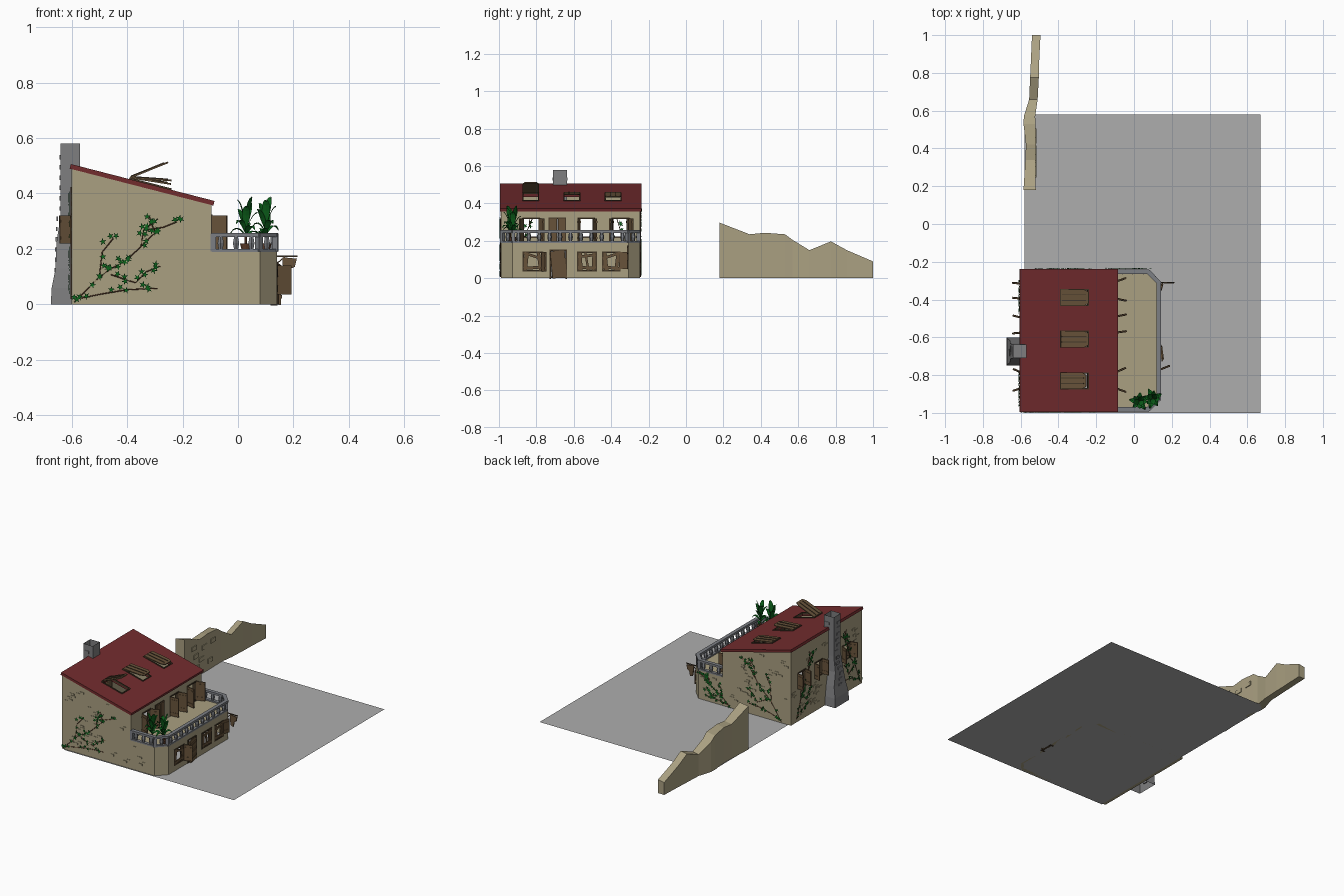
import bpy, bmesh, math, random
from mathutils import Vector as V, Matrix as M

if "Cube" in bpy.data.objects:
    bpy.data.objects.remove(bpy.data.objects["Cube"])
random.seed(4)

def mat(name, r, g, b):
    m = bpy.data.materials.new(name)
    m.diffuse_color = (r, g, b, 1)
    m.use_nodes = True
    m.node_tree.nodes["Principled BSDF"].inputs["Base Color"].default_value = m.diffuse_color
    return m
PLASTER = mat("plaster", .40, .35, .22)
ROOF = mat("roof_red", .17, .025, .027)
WOOD = mat("wood", .135, .085, .042)
DARK = mat("dark_wood", .06, .04, .022)
STONE = mat("chimney_stone", .21, .21, .215)
RAIL = mat("railing_stone", .20, .21, .23)
LEAF = mat("leaf_green", .004, .13, .012)
STEM = mat("stem_brown", .10, .04, .02)
GROUND = mat("ground_grey", .42, .42, .42)
POT = mat("pot_clay", .12, .05, .025)

class Part:
    """Collects boxes, prisms and faces into one object."""
    def __init__(self, name, material):
        self.name, self.mat, self.bm = name, material, bmesh.new()
    def box(self, c, s, rot=None):
        m = M.Translation(c) @ (rot or M()) @ M.Diagonal((*s, 1))
        bmesh.ops.create_cube(self.bm, size=1, matrix=m)
    def face(self, pts):
        return self.bm.faces.new([self.bm.verts.new(p) for p in pts])
    def prism(self, pts, vec):
        f = self.face(pts)
        r = bmesh.ops.extrude_face_region(self.bm, geom=[f], use_keep_orig=True)
        bmesh.ops.translate(self.bm, vec=vec, verts=[g for g in r['geom'] if isinstance(g, bmesh.types.BMVert)])
    def done(self, fix=True):
        if fix:
            bmesh.ops.recalc_face_normals(self.bm, faces=self.bm.faces[:])
        me = bpy.data.meshes.new(self.name)
        self.bm.to_mesh(me)
        me.materials.append(self.mat)
        ob = bpy.data.objects.new(self.name, me)
        bpy.context.collection.objects.link(ob)
        return ob

def rot(deg, axis):
    return M.Rotation(math.radians(deg), 4, axis)

def panel(name, material, o, U, W, size, holes, thick):
    """Flat slab in the U/W directions with rectangular holes (u0,u1,w0,w1)."""
    o, U, W = V(o), V(U), V(W)
    us = sorted({0, size[0], *[h[i] for h in holes for i in (0, 1)]})
    ws = sorted({0, size[1], *[h[i] for h in holes for i in (2, 3)]})
    p = Part(name, material)
    grid = [[p.bm.verts.new(o + U * u + W * w) for w in ws] for u in us]
    for i in range(len(us) - 1):
        for j in range(len(ws) - 1):
            u, w = (us[i] + us[i + 1]) / 2, (ws[j] + ws[j + 1]) / 2
            if not any(h[0] < u < h[1] and h[2] < w < h[3] for h in holes):
                p.bm.faces.new((grid[i][j], grid[i + 1][j], grid[i + 1][j + 1], grid[i][j + 1]))
    loose = [v for v in p.bm.verts if not v.link_faces]
    bmesh.ops.delete(p.bm, geom=loose, context='VERTS')
    ob = p.done()
    s = ob.modifiers.new("thickness", 'SOLIDIFY')
    s.thickness, s.offset = thick, 0

# ground sheet
g = Part("ground_sheet", GROUND)
g.face([(-.58, -1, 0), (.67, -1, 0), (.67, .58, 0), (-.58, .58, 0)])
g.done(False)

# house walls: gables, chamfered corners, terrace deck
roof_z = lambda x: .506 - .257 * (x + .605)
w = Part("side_walls", PLASTER)
gable = [(-.6, 0), (.08, 0), (.08, .185), (-.095, .185), (-.095, roof_z(-.095) - .014), (-.6, roof_z(-.6) - .014)]
for y in (-.99, -.265):
    w.prism([(x, y, z) for x, z in gable], (0, .02, 0))
for y, s in ((-.99, 1), (-.245, -1)):
    w.prism([(.08, y, 0), (.14, y + s * .062, 0), (.122, y + s * .07, 0), (.072, y + s * .02, 0)], (0, 0, .185))
w.done()
edge = [(-.1, -.99), (.08, -.99), (.14, -.928), (.14, -.307), (.08, -.245), (-.1, -.245)]
t = Part("terrace_floor", PLASTER)
t.prism([(x, y, .178) for x, y in edge], (0, 0, .012))
t.done()

# walls with openings: (y0, y1, z0, z1)
low = [(-.87, -.77, .04, .14), (-.725, -.64, 0, .15), (-.58, -.48, .04, .14), (-.445, -.355, .04, .14)]
up = [(-.87, -.785, .195, .32), (-.73, -.645, .195, .32), (-.575, -.49, .195, .32), (-.395, -.305, .195, .32)]
back = [(-.87, -.785, .22, .32), (-.575, -.495, .22, .32), (-.395, -.315, .22, .32)]
def wall(name, x, y0, y1, z0, z1, holes):
    panel(name, PLASTER, (x, y0, z0), (0, 1, 0), (0, 0, 1), (y1 - y0, z1 - z0),
          [(a - y0, b - y0, c - z0, d - z0) for a, b, c, d in holes], .02)
wall("front_ground_wall", .13, -.928, -.307, 0, .185, low)
wall("front_upper_wall", -.105, -.972, -.263, .185, .366, up)
wall("rear_wall", -.59, -.972, -.263, 0, .487, back)

# roof slab with three skylight holes and lids
down = V((1, 0, -.257)).normalized()
sky = [(-.83, 22), (-.61, -4), (-.39, -9)]
panel("roof", ROOF, (-.605, -.995, .498), (0, 1, 0), down, (.757, .535),
      [(y + .995 - .04, y + .995 + .04, .225, .37) for y, _ in sky], .017)
lid, slat, frame = Part("skylight_lids", WOOD), Part("skylight_slats", DARK), Part("skylight_frames", DARK)
for y, a in sky:
    r = rot(-a, 'Y')
    h = V((-.388, y, roof_z(-.388) + .004))
    shape = [(0, -.043), (.125, -.043), (.148, -.03), (.148, .03), (.125, .043), (0, .043)]
    lid.prism([h + r @ V((u, v, 0)) for u, v in shape], r @ V((0, 0, .006)))
    for v in (-.015, .015):
        slat.box(h + r @ V((.07, v, .006)), (.13, .004, .006), r)
    tilt = rot(14.4, 'Y')
    for v in (-.042, .042):
        frame.box((-.315, y + v, roof_z(-.315)), (.15, .006, .012), tilt)
    frame.box((-.39, y, roof_z(-.39)), (.006, .09, .012), tilt)
    frame.box((-.243, y, roof_z(-.243)), (.006, .09, .012), tilt)
for p in (lid, slat, frame):
    p.done()

# window frames, shutters and broken boards
fr, sh, bd = Part("window_frames", DARK), Part("shutters", WOOD), Part("broken_boards", WOOD)
def add_frame(x, h, s=.008):
    a, b, c, d = h
    for y in (a, b):
        fr.box((x, y, (c + d) / 2), (.026, s, d - c + s))
    for z in (c, d):
        fr.box((x, (a + b) / 2, max(z, .004)), (.026, b - a, s))
def shutter(x, y, z0, z1, ang, wid, side):
    # swings from hinge at (x, y); ang measured from straight out along +-x
    r = rot(ang, 'Z')
    c = V((x, y, (z0 + z1) / 2)) + r @ V((side * wid / 2, 0, 0))
    sh.box(c, (wid, .007, z1 - z0), r)
    for z in (z0 + .02, z1 - .02):
        bd.box((c.x, c.y, z), (wid * .9, .011, .01), r)
for h in low: add_frame(.13, h)
for h in up: add_frame(-.105, h)
for h in back: add_frame(-.59, h)
for i, (a, b, c, d) in enumerate(up):
    if i == 1:
        for y in (a + .021, b - .021):
            sh.box((-.09, y, (c + d) / 2), (.008, .039, d - c))
    else:
        shutter(-.095, a, c, d, (-20, 0, 8, -12)[i], .058, 1)
        shutter(-.095, b, c, d, (25, 0, 12, 20)[i], .058, 1)
for i, (a, b, c, d) in enumerate(back):
    shutter(-.6, a, c, d, 18 - 12 * i, .045, -1)
    shutter(-.6, b, c, d, -24 + 10 * i, .045, -1)
shutter(.14, -.77, .035, .14, 22, .055, 1)
shutter(.14, -.355, .05, .14, 75, .045, 1)
for i in (0, 2, 3):
    a, b, c, d = low[i]
    ym, zm = (a + b) / 2, (c + d) / 2
    bd.box((.137, a + .014, zm), (.008, .022, .1), rot(4 * i - 6, 'X'))
    bd.box((.137, b - .013, zm), (.008, .018, .1), rot(8 - 5 * i, 'X'))
    bd.box((.14, ym, zm + .03), (.007, .095, .014), rot(12 * (i - 1.5), 'X'))
    bd.box((.14, ym, zm - .034), (.007, .095, .016), rot(5 - 3 * i, 'X'))
    if i == 2:
        bd.box((.138, ym, zm), (.007, .012, .1), rot(10, 'X'))
sh.box((.145, -.682, .074), (.008, .078, .145), rot(5, 'X') @ rot(8, 'Z'))
for z in (.03, .075, .12):
    bd.box((.15, -.682, z), (.008, .07, .012), rot(5, 'X') @ rot(8, 'Z'))
for p in (fr, sh, bd): p.done()

# hanging sign board on a bracket
s = Part("sign_bracket", DARK)
s.box((.175, -.31, .174), (.08, .005, .005))
s.box((.155, -.31, .16), (.035, .004, .004), rot(-40, 'Y'))
s.done()
s = Part("sign_board", WOOD)
s.prism([(x, -.315, z) for x, z in ((.16, .17), (.212, .165), (.205, .135), (.192, .13), (.185, .095), (.168, .1), (.162, .13))], (0, .008, 0))
s.done()

# terrace railing following the deck edge
r = Part("railing", RAIL)
inner = [(-.09, -.981), (.076, -.981), (.132, -.924), (.132, -.311), (.076, -.254), (-.09, -.254)]
for (ax, ay), (bx, by) in zip(inner, inner[1:]):
    a, b = V((ax, ay, 0)), V((bx, by, 0))
    L = (b - a).length
    q = M.Rotation(math.atan2(by - ay, bx - ax), 4, 'Z')
    for z, wd, ht in ((.25, .024, .014), (.194, .022, .01)):
        r.box((a + b) / 2 + V((0, 0, z)), (L + .008, wd, ht), q)
    n = max(1, round(L / .055))
    for k in range(n):
        c = a.lerp(b, (k + .5) / n)
        for z, r1, r2 in ((.209, .008, .013), (.232, .013, .008)):
            bmesh.ops.create_cone(r.bm, cap_ends=True, segments=6, radius1=r1, radius2=r2, depth=.024,
                                  matrix=M.Translation(c + V((0, 0, z))))
    r.box((ax, ay, .223), (.02, .02, .066), q)
r.done()

# chimney: stacked tapering sections with an open top
c = Part("chimney", STONE)
secs = [(0, .675, .748, .602), (.06, .672, .745, .605), (.13, .658, .735, .615), (.22, .655, .715, .633),
        (.32, .64, .71, .637), (.58, .64, .71, .637)]
rings = [[c.bm.verts.new(p) for p in ((-x, -a, z), (-.57, -a, z), (-.57, -b, z), (-x, -b, z))] for z, x, a, b in secs]
for lo, hi in zip(rings, rings[1:]):
    for k in range(4):
        c.bm.faces.new((lo[k], lo[(k + 1) % 4], hi[(k + 1) % 4], hi[k]))
top = c.bm.faces.new(rings[-1])
bmesh.ops.inset_region(c.bm, faces=[top], thickness=.012)
bmesh.ops.translate(c.bm, verts=top.verts[:], vec=(0, 0, -.05))
for k in range(14):
    z = .05 + .037 * k
    x = .64 if z > .31 else .664 - .04 * z
    c.box((-x, random.uniform(-.69, -.655), z), (.006, .03, .016))
    if z > .5:
        for y in (-.71, -.637):
            c.box((random.uniform(-.62, -.59), y, z), (.03, .005, .016))
c.done()

# raised stones scattered on the walls
b = Part("wall_stones", PLASTER)
def clear(y, z, holes):
    return not any(h[0] - .04 < y < h[1] + .04 and h[2] - .02 < z < h[3] + .02 for h in holes)
for n in range(60):
    z = random.uniform(.02, .45)
    x, y = random.uniform(-.57, .05), random.uniform(-.95, -.29)
    for k in range(random.choice((1, 2, 3))):
        dx, dz = .017 * (k % 2) + .01 * k, .014 * k
        if z + dz < (roof_z(x + dx) - .04 if x < -.14 else .165):
            b.box((x + dx, -.99 if n % 2 else -.245, z + dz), (.03, .006, .011))
        if n < 30 and clear(y + dx, z + dz, back) and z < .43:
            b.box((-.6, y + dx, z + dz), (.006, .03, .011))
        if -.9 < y < -.36 and z < .155 and clear(y + dx, z + dz, low):
            b.box((.14, y + dx, z + dz), (.006, .03, .011))
for y, z in ((.28, .2), (.3, .14), (.31, .06), (.36, .1), (.39, .17), (.45, .06), (.48, .18), (.27, .05)):
    b.box((-.522, y, z), (.012, .05, .028))
b.done()

# ruined garden wall: y, height, left x, right x
w = Part("ruined_wall", PLASTER)
prof = [(.18, .297, -.585, -.52), (.34, .235, -.575, -.522), (.42, .243, -.572, -.52), (.53, .235, -.585, -.522),
        (.57, .205, -.583, -.523), (.66, .15, -.555, -.51), (.775, .197, -.55, -.504), (.86, .15, -.546, -.502), (1, .09, -.54, -.495)]
rings = [[w.bm.verts.new(p) for p in ((a, y, 0), (d, y, 0), (d, y, h), (a, y, h - .008))] for y, h, a, d in prof]
for lo, hi in zip(rings, rings[1:]):
    for k in range(4):
        w.bm.faces.new((lo[k], lo[(k + 1) % 4], hi[(k + 1) % 4], hi[k]))
w.bm.faces.new(rings[0]); w.bm.faces.new(rings[-1])
w.done()

# climbing vines: stems as bevelled curves, leaves as small stars
BR = [[(0, 0), (.09, .09), (.13, .12), (.18, .145), (.24, .2), (.25, .26), (.3, .3)],
      [(.09, .09), (.1, .18), (.14, .23)], [(.24, .2), (.29, .25), (.27, .31)], [(.26, .26), (.32, .27), (.37, .29)],
      [(0, .01), (.1, .03), (.19, .045), (.3, .05)], [(.13, .1), (.22, .07), (.26, .11), (.31, .13)]]
leaves = Part("vine_leaves", LEAF)
cu = bpy.data.curves.new("vine_stems", 'CURVE')
cu.dimensions, cu.bevel_depth, cu.bevel_resolution = '3D', .002, 0
cu.materials.append(STEM)
bpy.context.collection.objects.link(bpy.data.objects.new("vine_stems", cu))
def vine(o, U, N, su, sw):
    o, U, N, Z = V(o), V(U), V(N), V((0, 0, 1))
    for br in BR:
        pts = [o + U * (u * su) + Z * (v * sw) + N * .002 for u, v in br]
        sp = cu.splines.new('POLY')
        sp.points.add(len(pts) - 1)
        for q, p in zip(sp.points, pts): q.co = (*p, 1)
        for a, e in zip(pts, pts[1:]):
            for k in range(3):
                c = a.lerp(e, random.random()) + U * random.uniform(-.015, .015) + Z * random.uniform(-.005, .02) + N * .005
                a0 = random.random() * 6
                leaves.face([c + (U * math.cos(a0 + i * math.pi / 5) + Z * math.sin(a0 + i * math.pi / 5)) * (.005, .014)[i % 2]
                             + N * random.uniform(0, .004) for i in range(10)])
vine((-.59, -.99, .008), (1, 0, 0), (0, -1, 0), 1, 1)
vine((-.53, -.245, .008), (1, 0, 0), (0, 1, 0), .8, 1.2)
vine((-.15, -.245, .008), (1, 0, 0), (0, 1, 0), .6, .55)
vine((-.6, -.30, .02), (0, -1, 0), (-1, 0, 0), .5, 1.3)
vine((-.6, -.97, .02), (0, 1, 0), (-1, 0, 0), .55, 1.3)
leaves.done(False)

# potted plants on the terrace corner
pots, trunks, fol = Part("plant_pots", POT), Part("plant_trunks", STEM), Part("plant_leaves", LEAF)
for x, y in ((.028, -.94), (.1, -.925)):
    bmesh.ops.create_cone(pots.bm, cap_ends=True, segments=10, radius1=.014, radius2=.022, depth=.03, matrix=M.Translation((x, y, .205)))
    bmesh.ops.create_cone(trunks.bm, cap_ends=True, segments=6, radius1=.005, radius2=.003, depth=.08, matrix=M.Translation((x, y, .255)))
    for k in range(11):
        a = k * 2.4 + x * 20
        d, s = V((math.cos(a), math.sin(a), 0)), V((-math.sin(a), math.cos(a), 0))
        reach, rise, z0 = .058 - .003 * k, .035 + .007 * k, .24 + .004 * k
        prev = None
        for i in range(6):
            t = i / 5
            wd = .002 + .013 * math.sin(math.pi * t ** .8)
            m = V((x, y, z0)) + d * (reach * t) + V((0, 0, rise * (1.9 * t - .9 * t * t) - .03 * t ** 3 * (k < 5)))
            row = [fol.bm.verts.new(m + s * wd + V((0, 0, .004))), fol.bm.verts.new(m), fol.bm.verts.new(m - s * wd + V((0, 0, .004)))]
            if prev:
                for j in (0, 1):
                    fol.bm.faces.new((prev[j], prev[j + 1], row[j + 1], row[j]))
            prev = row
for p in (pots, trunks): p.done()
fol.done(False)
